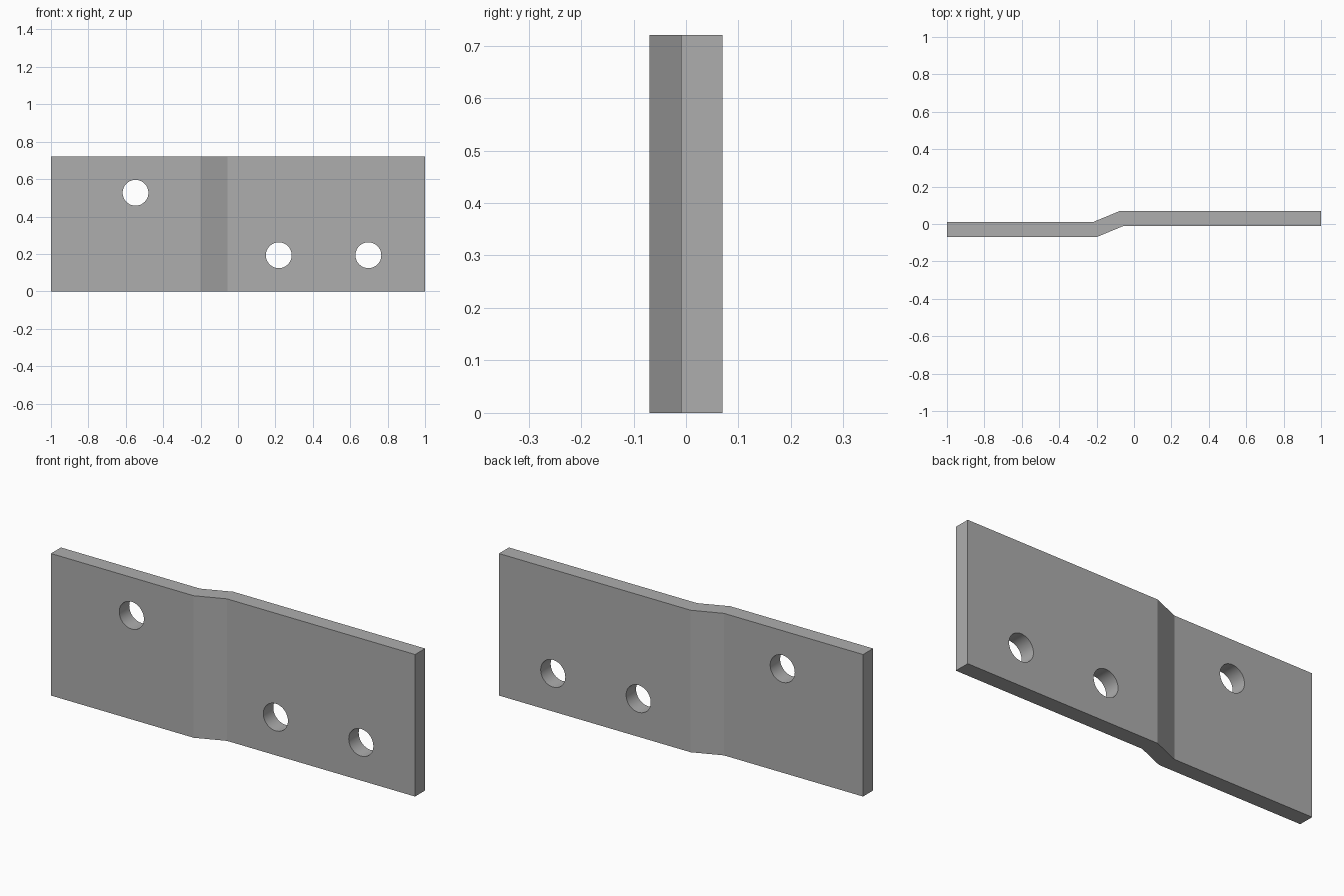
import bpy
import bmesh
import math
from mathutils import Matrix, Vector

cube = bpy.data.objects.get("Cube")
if cube:
    bpy.data.objects.remove(cube, do_unlink=True)

HEIGHT = 0.72
HOLE_RADIUS = 0.069

# Plain grey metal
steel = bpy.data.materials.new("grey_steel")
steel.use_nodes = True
grey = (0.42, 0.42, 0.42, 1)
steel.diffuse_color = grey
steel.node_tree.nodes["Principled BSDF"].inputs["Base Color"].default_value = grey


def make_object(name, bm):
    bmesh.ops.recalc_face_normals(bm, faces=bm.faces)
    mesh = bpy.data.meshes.new(name)
    bm.to_mesh(mesh)
    bm.free()
    mesh.materials.append(steel)
    obj = bpy.data.objects.new(name, mesh)
    bpy.context.collection.objects.link(obj)
    return obj


# Offset plate: front and back outlines of the joggle, extruded upward
front = [(-1, -0.07), (-0.2, -0.07), (-0.055, -0.01), (1, -0.01)]
back = [(1, 0.07), (-0.075, 0.07), (-0.22, 0.01), (-1, 0.01)]
bm = bmesh.new()
profile = bm.faces.new([bm.verts.new((x, y, 0)) for x, y in front + back])
top = bmesh.ops.extrude_face_region(bm, geom=[profile])["geom"]
bmesh.ops.translate(bm, vec=Vector((0, 0, HEIGHT)),
                    verts=[v for v in top if isinstance(v, bmesh.types.BMVert)])
plate = make_object("offset_plate", bm)

# Bolt holes: one on the left arm, two on the right arm
bm = bmesh.new()
for x, z in [(-0.548, 0.527), (0.218, 0.193), (0.697, 0.193)]:
    place = Matrix.Translation((x, 0, z)) @ Matrix.Rotation(math.pi / 2, 4, "X")
    bmesh.ops.create_cone(bm, cap_ends=True, segments=48, radius1=HOLE_RADIUS,
                          radius2=HOLE_RADIUS, depth=0.5, matrix=place)
cutter = make_object("bolt_hole_cutter", bm)
cutter.hide_render = True

cut = plate.modifiers.new("bolt_holes", "BOOLEAN")
cut.operation = "DIFFERENCE"
cut.solver = "EXACT"
cut.object = cutter

bpy.ops.object.select_all(action="DESELECT")
plate.select_set(True)
bpy.context.view_layer.objects.active = plate
bpy.ops.object.modifier_apply(modifier=cut.name)
bpy.data.objects.remove(cutter, do_unlink=True)

# Round hole walls, crisp bends and rims
bpy.ops.object.shade_smooth_by_angle(angle=math.radians(20))
